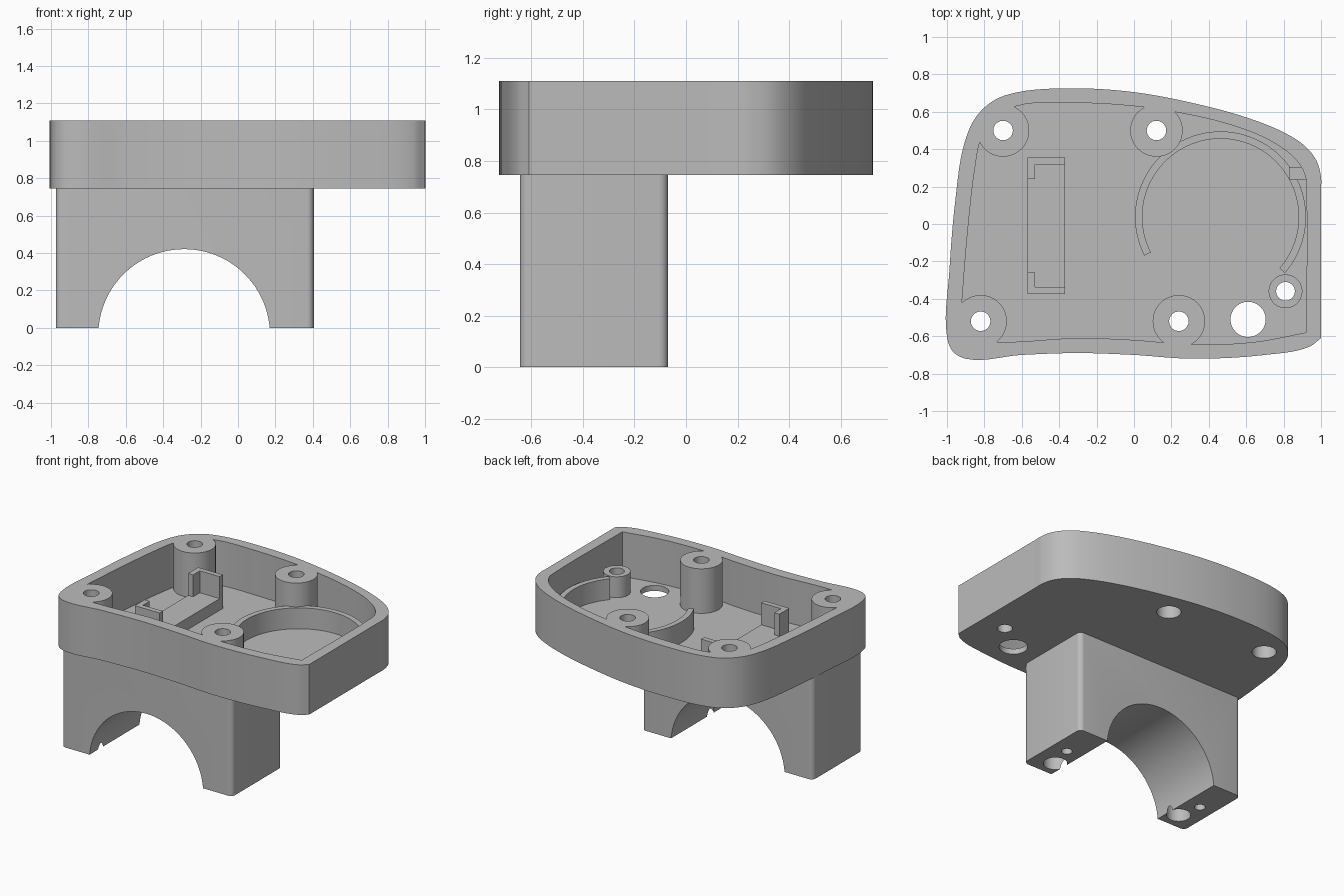
import bpy, bmesh, math
from mathutils import Vector, Matrix

cube = bpy.data.objects.get("Cube")
if cube:
    bpy.data.objects.remove(cube, do_unlink=True)

grey = bpy.data.materials.new("plain_grey")
grey.use_nodes = True
grey.diffuse_color = (0.5, 0.5, 0.5, 1)
grey.node_tree.nodes["Principled BSDF"].inputs["Base Color"].default_value = (0.5, 0.5, 0.5, 1)

FLOOR_LOW, FLOOR_TOP, RIM, RIB = 0.745, 0.785, 1.11, 0.937


def smooth_loop(points, steps=7):
    """Closed curve through the points; a doubled point stays a sharp corner."""
    pts = [Vector(p) for p in points]
    n = len(pts)
    tangent = []
    for i in range(n):
        a = (pts[i] - pts[i - 1]).normalized()
        b = (pts[(i + 1) % n] - pts[i]).normalized()
        tangent.append((a + b).normalized())
    out = []
    for i in range(n):
        j = (i + 1) % n
        p, q = pts[i], pts[j]
        d = (q - p).length
        if d < 1e-6:
            continue
        for k in range(steps):
            t = k / steps
            u = 1 - t
            c1, c2 = p + tangent[i] * d / 3, q - tangent[j] * d / 3
            out.append(p * u**3 + c1 * 3 * u * u * t + c2 * 3 * u * t * t + q * t**3)
    return out


def arc(x, y, r, start=0, end=360, n=64):
    full = end - start == 360
    angles = [math.radians(start + (end - start) * i / (n if full else n - 1)) for i in range(n)]
    return [(x + r * math.cos(a), y + r * math.sin(a)) for a in angles]


def rect(x0, x1, y0, y1):
    return [(x0, y0), (x1, y0), (x1, y1), (x0, y1)]


def rounded_rect(x0, x1, y0, y1, r):
    corners = [(x1 - r, y1 - r, 0), (x0 + r, y1 - r, 90), (x0 + r, y0 + r, 180), (x1 - r, y0 + r, 270)]
    return [p for x, y, a in corners for p in arc(x, y, r, a, a + 90, 7)]


def prism(name, outline, z0, z1):
    bm = bmesh.new()
    low = bm.faces.new([bm.verts.new((p[0], p[1], z0)) for p in outline])
    top = bmesh.ops.extrude_face_region(bm, geom=[low])["geom"]
    verts = [v for v in top if isinstance(v, bmesh.types.BMVert)]
    bmesh.ops.translate(bm, verts=verts, vec=(0, 0, z1 - z0))
    bmesh.ops.recalc_face_normals(bm, faces=bm.faces)
    mesh = bpy.data.meshes.new(name)
    bm.to_mesh(mesh)
    bm.free()
    mesh.materials.append(grey)
    ob = bpy.data.objects.new(name, mesh)
    bpy.context.collection.objects.link(ob)
    return ob


def combine(base, tool, operation):
    """Apply a boolean and throw the tool away."""
    mod = base.modifiers.new("combine", "BOOLEAN")
    mod.object, mod.operation, mod.solver = tool, operation, "EXACT"
    graph = bpy.context.evaluated_depsgraph_get()
    result = bpy.data.meshes.new_from_object(base.evaluated_get(graph))
    base.modifiers.clear()
    base.data = result
    bpy.data.objects.remove(tool, do_unlink=True)


def cut(base, outline, z0, z1):
    combine(base, prism("cutter", outline, z0, z1), "DIFFERENCE")


def add(base, outline, z0, z1):
    combine(base, prism("addition", outline, z0, z1), "UNION")


# Tray outline and cavity
outer = smooth_loop([
    (-1, -0.6), (-0.97, -0.68), (-0.9, -0.72), (-0.6, -0.7), (-0.3, -0.69), (0, -0.7),
    (0.3, -0.72), (0.7, -0.7), (0.94, -0.655), (1, -0.61), (1, -0.61), (1, 0.18),
    (1, 0.25), (0.975, 0.34), (0.91, 0.42), (0.8, 0.49), (0.6, 0.57), (0.3, 0.65),
    (0, 0.705), (-0.3, 0.725), (-0.62, 0.705), (-0.75, 0.66), (-0.85, 0.565),
    (-0.91, 0.42), (-0.955, 0.13), (-0.987, -0.25)])
inner = smooth_loop([
    (-0.93, -0.55), (-0.92, -0.42), (-0.89, -0.05), (-0.85, 0.3), (-0.82, 0.45),
    (-0.76, 0.56), (-0.63, 0.63), (-0.3, 0.647), (0, 0.63), (0.23, 0.597), (0.5, 0.535),
    (0.72, 0.45), (0.86, 0.35), (0.915, 0.26), (0.92, 0.2), (0.92, -0.58), (0.92, -0.58),
    (0.65, -0.63), (0.32, -0.645), (0, -0.62), (-0.3, -0.61), (-0.73, -0.63), (-0.88, -0.61)])
footprint = rounded_rect(-0.974, 0.405, -0.645, -0.07, 0.035)

tray = prism("tray", outer, FLOOR_LOW, RIM)
cut(tray, inner, FLOOR_TOP, RIM + 0.1)
cut(tray, footprint, FLOOR_LOW - 0.1, FLOOR_TOP)

# Round cradle, its locating tab and the small post
add(tray, arc(0.4625, 0.038, 0.457, -41, 207) + arc(0.4625, 0.038, 0.418, 207, -41),
    FLOOR_TOP - 0.01, RIB)
add(tray, rect(0.83, 0.94, 0.235, 0.305), FLOOR_TOP - 0.015, RIB + 0.02)
add(tray, arc(0.81, -0.36, 0.09), FLOOR_TOP - 0.02, RIB)

# Screw bosses, counterbored from below
bosses = [(-0.7, 0.5), (0.12, 0.5), (-0.82, -0.52), (0.24, -0.52)]
for x, y in bosses:
    add(tray, arc(x, y, 0.14), FLOOR_TOP - 0.005, RIM)
for x, y in bosses:
    cut(tray, arc(x, y, 0.052), 0.5, RIM + 0.1)
    cut(tray, arc(x, y, 0.08), 0.5, 0.9)
cut(tray, arc(0.81, -0.36, 0.05), 0.5, RIM)
cut(tray, arc(0.61, -0.51, 0.094), 0.5, RIM)

# Holder bar with an L-shaped stop at each end
bar = prism("holder_bar", rect(-0.57, -0.37, -0.375, 0.355), FLOOR_LOW + 0.005, 0.87)
for end, side in ((0.355, -1), (-0.375, 1)):
    stop = [(-0.37, end), (-0.57, end), (-0.57, end + side * 0.115), (-0.53, end + side * 0.115),
            (-0.53, end + side * 0.037), (-0.37, end + side * 0.037)]
    add(bar, stop, 0.86, 1.03)

# Saddle block, hollow and open to the tray
saddle = prism("saddle_block", footprint, 0, FLOOR_TOP)
arch = prism("arch_cutter", arc(-0.288, -0.038, 0.459, n=96), -1, 1)
arch.data.transform(Matrix.Rotation(math.pi / 2, 4, "X"))
bpy.context.view_layer.update()
combine(saddle, arch, "DIFFERENCE")
for x, y in bosses[2:]:
    cut(saddle, arc(x, y, 0.08), -0.1, 1)
for x in (-0.86, 0.285):
    cut(saddle, arc(x, -0.35, 0.036, n=32), -0.1, 0.15)
bm = bmesh.new()
bm.from_mesh(saddle.data)
lid = [f for f in bm.faces if f.calc_center_median().z > FLOOR_TOP - 0.001]
bmesh.ops.delete(bm, geom=lid, context="FACES")
bm.to_mesh(saddle.data)
bm.free()

# Smooth curved walls, keep crisp edges
for ob in (tray, bar, saddle):
    bpy.ops.object.select_all(action="DESELECT")
    ob.select_set(True)
    bpy.context.view_layer.objects.active = ob
    bpy.ops.object.shade_smooth_by_angle(angle=math.radians(30))
